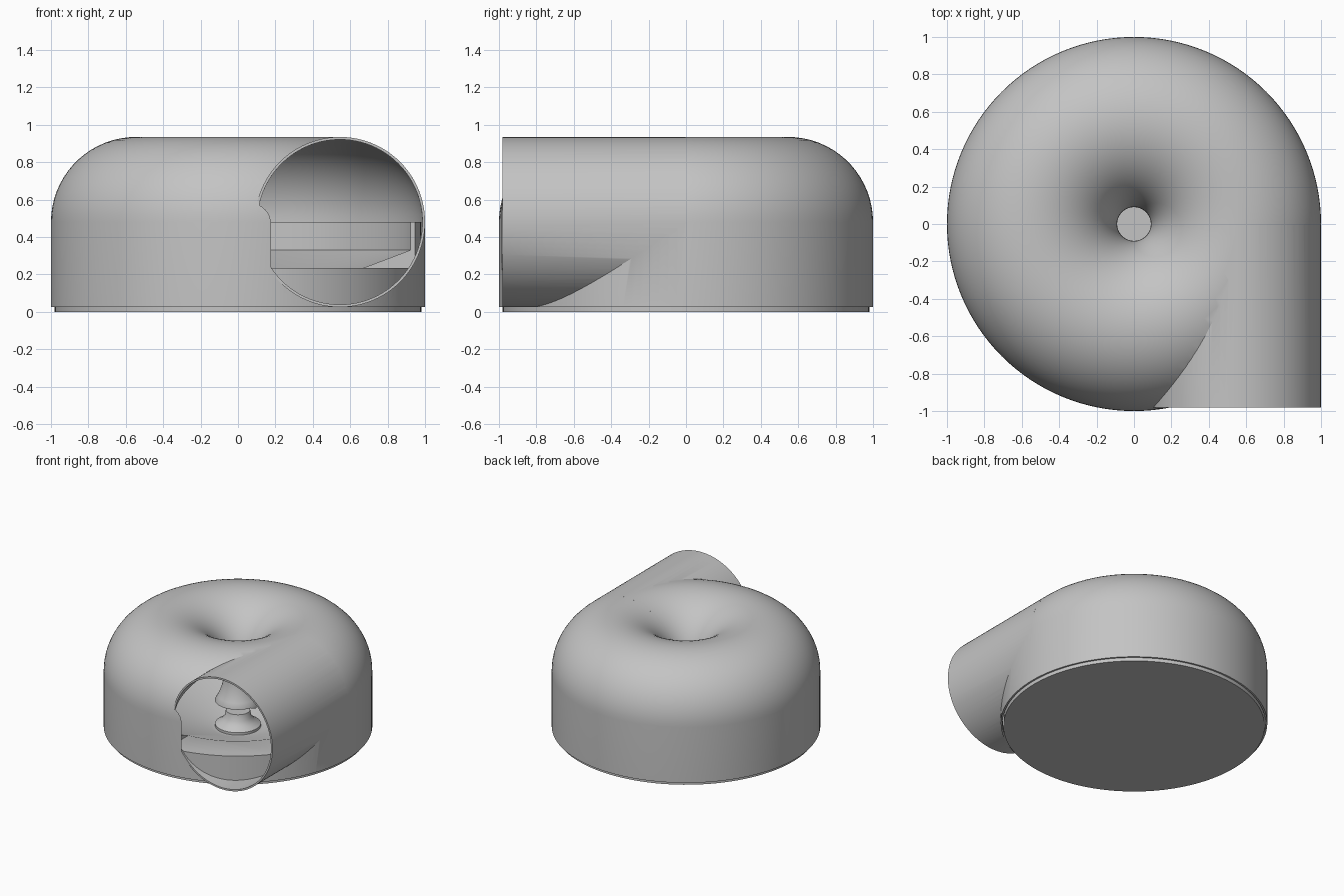
import bpy, bmesh
from math import sin, cos, pi, radians
from mathutils import Matrix, Vector

cube = bpy.data.objects.get("Cube")
if cube:
    bpy.data.objects.remove(cube, do_unlink=True)

RING, MID = 0.545, 0.48      # radius and height of the ring's centre line
OUTER, INNER = 0.455, 0.441  # outside and inside radius of the duct

grey = bpy.data.materials.new("light_grey")
grey.use_nodes = True
colour = (0.55, 0.55, 0.55, 1)
grey.diffuse_color = colour
grey.node_tree.nodes["Principled BSDF"].inputs["Base Color"].default_value = colour


def add_object(name, bm):
    bmesh.ops.recalc_face_normals(bm, faces=bm.faces)
    mesh = bpy.data.meshes.new(name)
    bm.to_mesh(mesh)
    bm.free()
    mesh.materials.append(grey)
    obj = bpy.data.objects.new(name, mesh)
    bpy.context.collection.objects.link(obj)
    return obj


def revolve(name, profile, steps=128):
    bm = bmesh.new()
    verts = [bm.verts.new((r, 0, z)) for r, z in profile]
    edges = [bm.edges.new((a, b)) for a, b in zip(verts, verts[1:] + verts[:1])]
    bmesh.ops.spin(bm, geom=verts + edges, cent=(0, 0, 0), axis=(0, 0, 1),
                   angle=2 * pi, steps=steps, use_duplicate=False)
    bmesh.ops.remove_doubles(bm, verts=bm.verts, dist=1e-5)
    axis = [e for e in bm.edges if not e.link_faces]
    bmesh.ops.delete(bm, geom=axis, context='EDGES')
    return add_object(name, bm)


def duct(name, radius, front, back):
    bm = bmesh.new()
    place = Matrix.Translation((RING, (front + back) / 2, MID)) @ Matrix.Rotation(pi / 2, 4, 'X')
    bmesh.ops.create_cone(bm, cap_ends=True, segments=96, radius1=radius,
                          radius2=radius, depth=back - front, matrix=place)
    return add_object(name, bm)


def combine(target, other, operation):
    mod = target.modifiers.new("combine", 'BOOLEAN')
    mod.object, mod.operation, mod.solver = other, operation, 'EXACT'
    bpy.ops.object.select_all(action='DESELECT')
    bpy.context.view_layer.objects.active = target
    target.select_set(True)
    bpy.ops.object.modifier_apply(modifier=mod.name)
    bpy.data.objects.remove(other, do_unlink=True)


def ring_profile(radius, skirt, low):
    # Arc from the outer wall over the top and down the central funnel
    arc = [(RING + radius * cos(t), MID + radius * sin(t))
           for t in (radians(212) * i / 40 for i in range(41))]
    return [(RING + radius, low)] + arc + skirt


# Ring-shaped housing with a tangential duct, hollowed out
housing = revolve("housing", ring_profile(OUTER, [(0.4, 0.239), (0.4, 0.025)], 0.025))
combine(housing, duct("duct_outside", OUTER, -0.98, -0.004), 'UNION')
hollow = revolve("hollow", ring_profile(INNER, [(0.171, 0.22), (0.171, -0.02)], -0.02))
combine(hollow, duct("duct_bore", INNER, -0.984, -0.006), 'UNION')
combine(housing, hollow, 'DIFFERENCE')

# Base cup with a dished floor and a flared centre post
base = revolve("base_cup", [
    (0, 0), (0.98, 0), (0.98, MID), (0.955, MID), (0.955, 0.33),
    (0.2, 0.03), (0.17, 0.03), (0.17, 0.05), (0.13, 0.075),
    (0.1, 0.11), (0.09, 0.16), (0, 0.16)])

# Lowered lip where the duct enters the cup
bm = bmesh.new()
bmesh.ops.create_cube(bm, size=1)
bmesh.ops.scale(bm, vec=Vector((1.05, 0.85, 0.4)), verts=bm.verts)
bmesh.ops.translate(bm, vec=Vector((0.575, -0.675, 0.435)), verts=bm.verts)
combine(base, add_object("lip_cutter", bm), 'DIFFERENCE')

for obj in (housing, base):
    bpy.ops.object.select_all(action='DESELECT')
    bpy.context.view_layer.objects.active = obj
    obj.select_set(True)
    bpy.ops.object.shade_smooth_by_angle(angle=radians(30))
